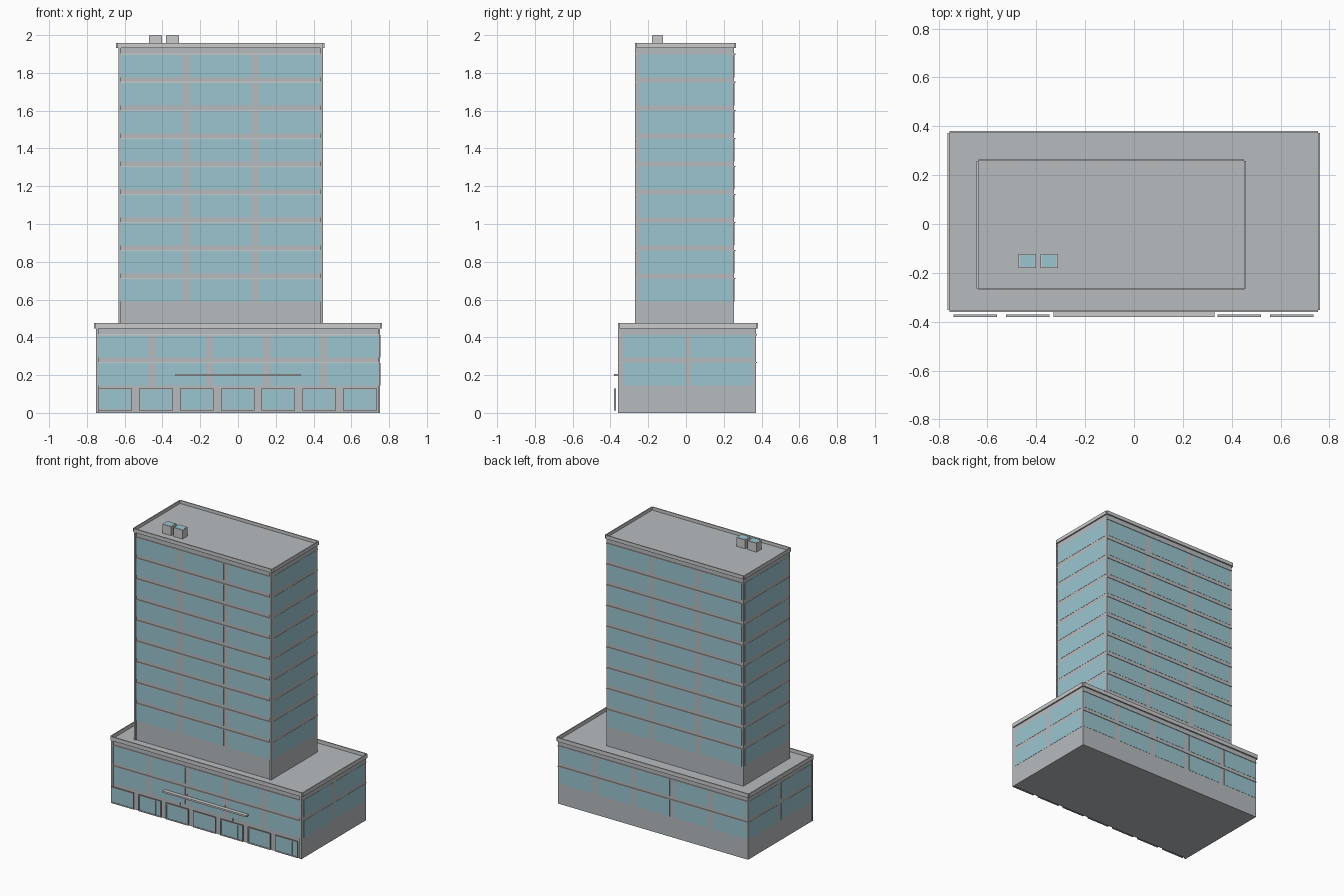
import bpy, bmesh

if "Cube" in bpy.data.objects:
    bpy.data.objects.remove(bpy.data.objects["Cube"])


def material(name, color):
    m = bpy.data.materials.new(name)
    m.diffuse_color = color
    m.use_nodes = True
    m.node_tree.nodes["Principled BSDF"].inputs["Base Color"].default_value = m.diffuse_color
    return m


GLASS = material("glass", (0.33, 0.56, 0.63, 1))
WALL = material("wall", (0.47, 0.50, 0.52, 1))


def boxes(name, spans, mat=None):
    """One object made of boxes, each given as (x0, x1, y0, y1, z0, z1)."""
    bm = bmesh.new()
    for x0, x1, y0, y1, z0, z1 in spans:
        vs = bmesh.ops.create_cube(bm, size=1)["verts"]
        for v in vs:
            v.co = (x1 if v.co.x > 0 else x0,
                    y1 if v.co.y > 0 else y0,
                    z1 if v.co.z > 0 else z0)
    mesh = bpy.data.meshes.new(name)
    bm.to_mesh(mesh)
    bm.free()
    ob = bpy.data.objects.new(name, mesh)
    bpy.context.collection.objects.link(ob)
    if mat:
        mesh.materials.append(mat)
    return ob


def split(a, b, n, gap):
    """Divide a..b into n equal spans with gaps between them."""
    w = (b - a - gap * (n - 1)) / n
    return [(a + i * (w + gap), a + i * (w + gap) + w) for i in range(n)]


def block(name, x0, x1, y0, y1, z0, z1, wide, deep, floors, rim):
    """A storeyed block: walls, windows, floor trims, corner fins, parapet."""
    e, t = 0.0015, 0.008
    boxes(name + "_walls", [(x0, x1, y0, y1, z0, z1)], WALL)

    # window panes on all four sides
    panes = []
    for top in floors:
        zs = (top - 0.12, top)
        for a, b in split(x0 + 0.012, x1 - 0.012, wide, 0.038):
            panes.append((a, b, y0 - e, y0 + e, *zs))
            panes.append((a, b, y1 - e, y1 + e, *zs))
        for a, b in split(y0 + 0.02, y1 - 0.015, deep, 0.03):
            panes.append((x0 - e, x0 + e, a, b, *zs))
            panes.append((x1 - e, x1 + e, a, b, *zs))
    boxes(name + "_windows", panes, GLASS)

    # thin trims at every floor, front and back
    trims = []
    for top in floors:
        for y in (y0, y1):
            trims.append((x0 - 0.001, x1 + 0.001, y - 0.006, y + 0.006, top - 0.001, top + 0.005))
    boxes(name + "_floor_trims", trims)

    # front corner fins
    boxes(name + "_corner_fins",
          [(x0 - 0.001, x0 + 0.012, y0 - 0.008, y0 + 0.004, 0 if z0 == 0 else z0, z1),
           (x1 - 0.012, x1 + 0.001, y0 - 0.008, y0 + 0.004, 0 if z0 == 0 else z0, z1)], WALL)

    # parapet of four bars
    a, b, c, d = x0 - 0.005, x1 + 0.002, y0, y1 + 0.002
    za, zb = rim
    boxes(name + "_parapet",
          [(a, b, c - t, c, za, zb), (a, b, d, d + t, za, zb),
           (a - t, a, c, d, za, zb), (b, b + t, c, d, za, zb)])
    # roof slab closing the gap to the parapet
    boxes(name + "_roof", [(a, b, c, d, za, za + 0.003)], WALL)


block("podium", -0.75, 0.752, -0.352, 0.37, 0, 0.447, 5, 2,
      [0.265, 0.412], (0.447, 0.475))
block("tower", -0.632, 0.449, -0.263, 0.255, 0.447, 1.933, 3, 1,
      [0.71 + 0.1483 * i for i in range(9)], (1.933, 1.958))

# storefronts: a frame with one off-centre mullion and a glass pane each
frames, panes = [], []
F0, F1, ZB, ZT, R = -0.38, -0.371, 0.012, 0.128, 0.008
for a, b in split(-0.739, 0.735, 7, 0.038):
    m = a + (b - a) * 0.76
    frames += [(a, b, F0, F1, ZB, ZB + R), (a, b, F0, F1, ZT - R, ZT),
               (a, a + R, F0, F1, ZB + R, ZT - R), (b - R, b, F0, F1, ZB + R, ZT - R),
               (m - 0.002, m + 0.002, F0 + 0.001, F1, ZB + R, ZT - R)]
    panes.append((a + R, b - R, F0 + 0.003, F1 - 0.002, ZB + R, ZT - R))
boxes("storefront_frames", frames, WALL)
boxes("storefront_glass", panes, GLASS)

# entrance canopy with small hangers
boxes("canopy", [(-0.33, 0.33, -0.38, -0.352, 0.195, 0.207)])
boxes("canopy_hangers", [(x - 0.002, x + 0.002, -0.358, -0.352, z, z + 0.022)
                         for x, z in ((-0.21, 0.125), (0.207, 0.125), (-0.155, 0.2), (0.147, 0.2))])

# rooftop equipment
units = [(-0.472, -0.402), (-0.382, -0.312)]
boxes("roof_units", [(a, b, -0.181, -0.122, 1.934, 1.999) for a, b in units])
boxes("roof_unit_tops", [(a + 0.005, b - 0.005, -0.176, -0.127, 1.99, 2.0) for a, b in units], GLASS)
